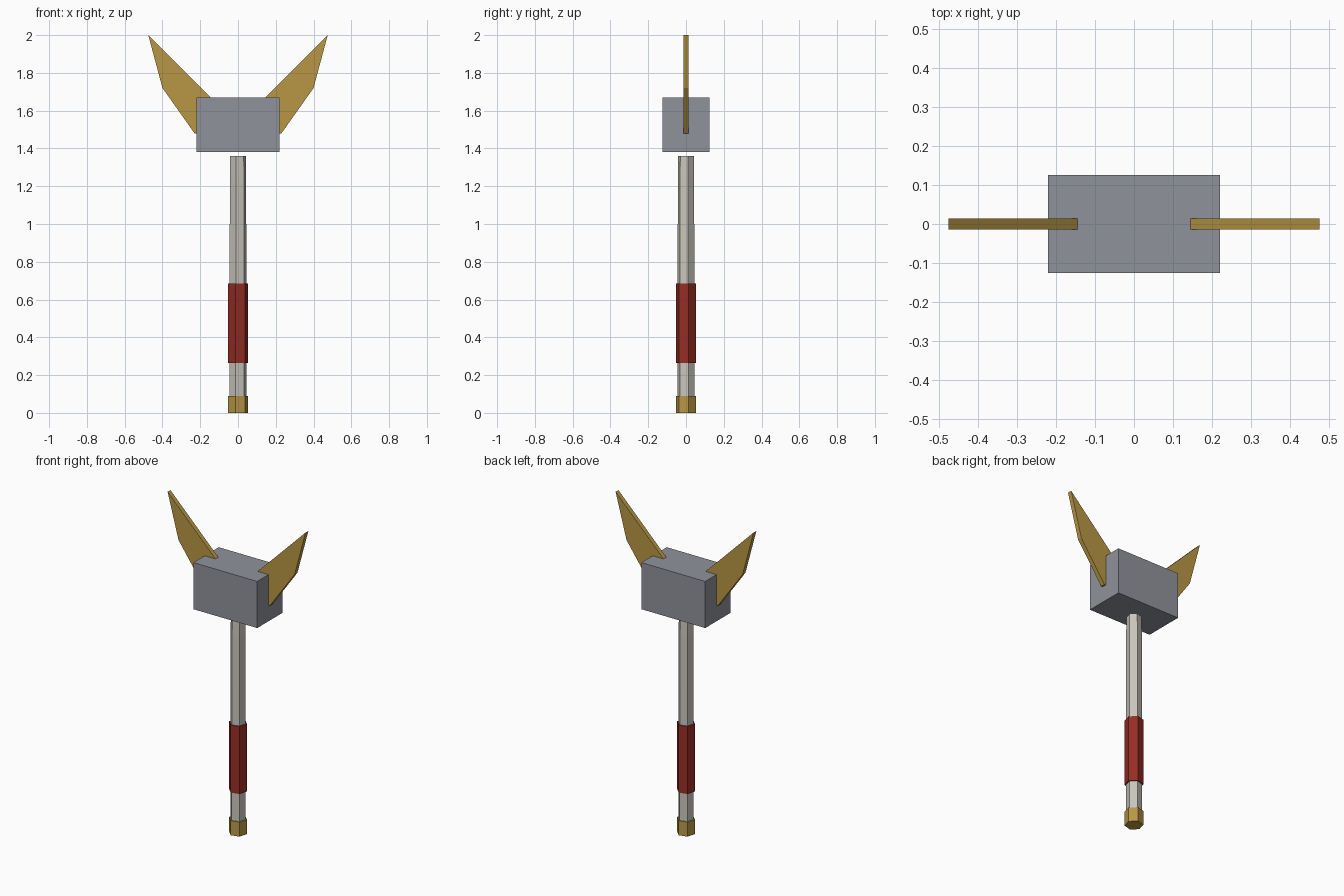
import bpy, bmesh, math

cube = bpy.data.objects.get("Cube")
if cube:
    bpy.data.objects.remove(cube, do_unlink=True)


def material(name, rgb):
    mat = bpy.data.materials.new(name)
    mat.use_nodes = True
    mat.diffuse_color = (*rgb, 1)
    bsdf = next(n for n in mat.node_tree.nodes if n.type == 'BSDF_PRINCIPLED')
    bsdf.inputs["Base Color"].default_value = (*rgb, 1)
    return mat


STEEL = material("steel grey", (0.28, 0.29, 0.33))
SHAFT = material("pale shaft", (0.58, 0.56, 0.50))
GOLD = material("gold", (0.48, 0.31, 0.06))
RED = material("red leather", (0.30, 0.026, 0.018))


def finish(name, bm, mat):
    bmesh.ops.recalc_face_normals(bm, faces=bm.faces)
    mesh = bpy.data.meshes.new(name)
    bm.to_mesh(mesh)
    bm.free()
    mesh.materials.append(mat)
    obj = bpy.data.objects.new(name, mesh)
    bpy.context.collection.objects.link(obj)
    return obj


def hex_rod(name, rings, mat):
    """Six-sided rod through (height, radius) rings, closed at both ends."""
    bm = bmesh.new()
    loops = []
    for z, r in rings:
        angles = [math.radians(15 + 60 * i) for i in range(6)]
        loops.append([bm.verts.new((r * math.cos(a), r * math.sin(a), z)) for a in angles])
    for low, high in zip(loops, loops[1:]):
        for i in range(6):
            j = (i + 1) % 6
            bm.faces.new((low[i], low[j], high[j], high[i]))
    bm.faces.new(loops[0])
    bm.faces.new(loops[-1])
    return finish(name, bm, mat)


def horn(name, side):
    """Flat blade-like horn extruded from its outline."""
    outline = [(0.475, 2.0), (0.40, 1.72), (0.23, 1.48), (0.20, 1.48), (0.12, 1.645)]
    bm = bmesh.new()
    face = bm.faces.new([bm.verts.new((side * x, -0.014, z)) for x, z in outline])
    out = bmesh.ops.extrude_face_region(bm, geom=[face], use_keep_orig=True)
    moved = [v for v in out["geom"] if isinstance(v, bmesh.types.BMVert)]
    bmesh.ops.translate(bm, verts=moved, vec=(0, 0.028, 0))
    return finish(name, bm, GOLD)


# Handle
hex_rod("handle", [(0.02, 0.0465), (0.9, 0.0455), (1.25, 0.0445), (1.36, 0.0425)], SHAFT)
hex_rod("grip", [(0.265, 0.0535), (0.685, 0.0535)], RED)
hex_rod("pommel", [(0, 0.0535), (0.09, 0.0535)], GOLD)

# Head block
bm = bmesh.new()
bmesh.ops.create_cube(bm, size=1)
bmesh.ops.scale(bm, verts=bm.verts, vec=(0.44, 0.25, 0.29))
bmesh.ops.translate(bm, verts=bm.verts, vec=(0, 0, 1.525))
finish("head", bm, STEEL)

# Horns
horn("left_horn", 1)
horn("right_horn", -1)
